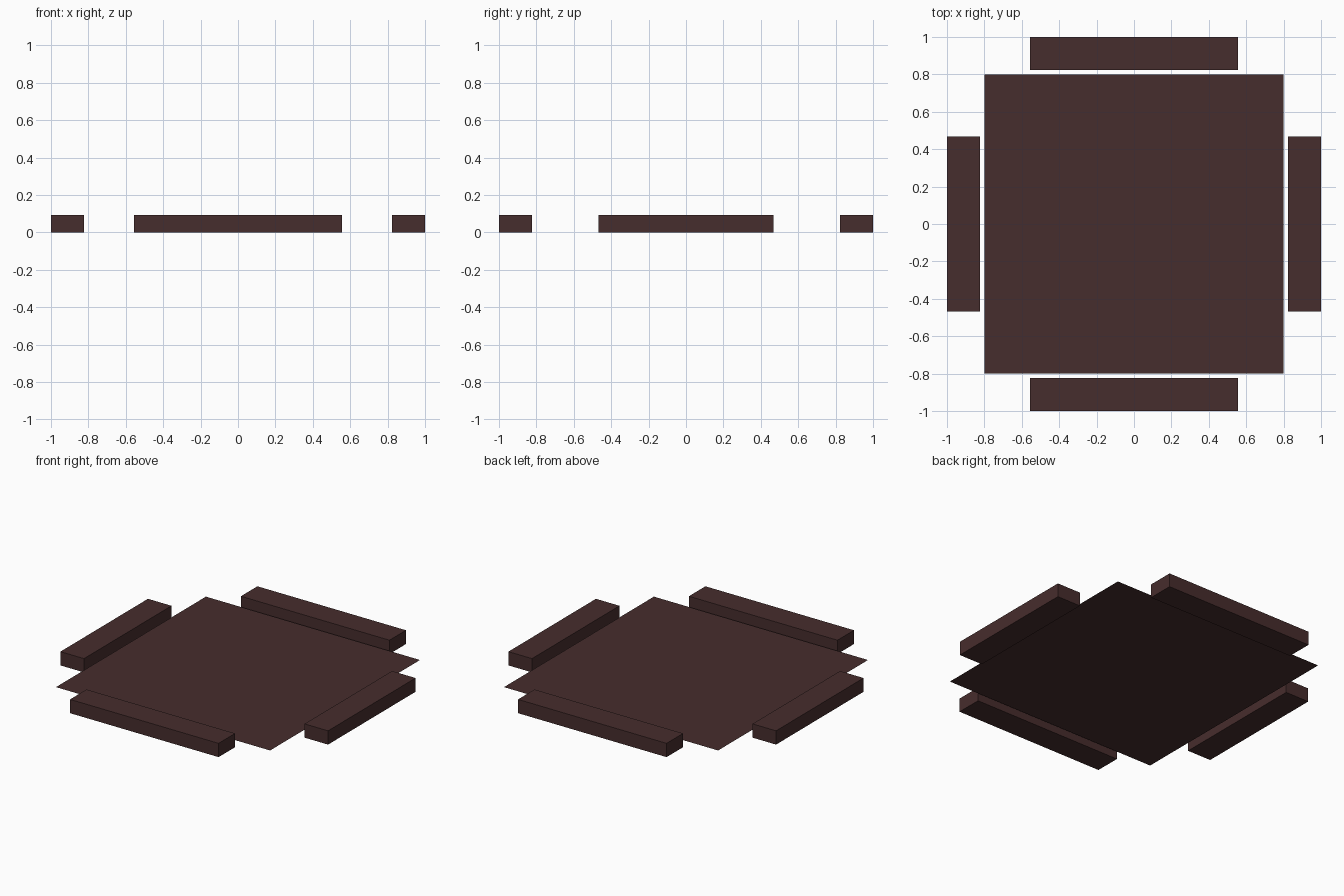
import bpy

if "Cube" in bpy.data.objects:
    bpy.data.objects.remove(bpy.data.objects["Cube"])

brown = bpy.data.materials.new("dark brown")
brown.diffuse_color = (0.062, 0.026, 0.026, 1)
brown.use_nodes = True
brown.node_tree.nodes["Principled BSDF"].inputs["Base Color"].default_value = brown.diffuse_color


def finish(name):
    obj = bpy.context.object
    obj.name = name
    obj.data.materials.append(brown)
    return obj


def bar(name, x, y, size_x, size_y, height=0.093):
    bpy.ops.mesh.primitive_cube_add(size=1, location=(x, y, height / 2))
    obj = finish(name)
    obj.scale = (size_x, size_y, height)
    bpy.ops.object.transform_apply(location=False, rotation=False, scale=True)


# thin square sheet in the middle
bpy.ops.mesh.primitive_plane_add(size=1.6, location=(0, 0, 0.034))
finish("centre_sheet")

# one bar beside each edge of the sheet
inner, outer = 0.824, 1.0
middle, width = (inner + outer) / 2, outer - inner
for side, x_name, y_name in ((-1, "left_bar", "front_bar"), (1, "right_bar", "back_bar")):
    bar(x_name, side * middle, 0, width, 0.934)
    bar(y_name, 0, side * middle, 1.11, width)
